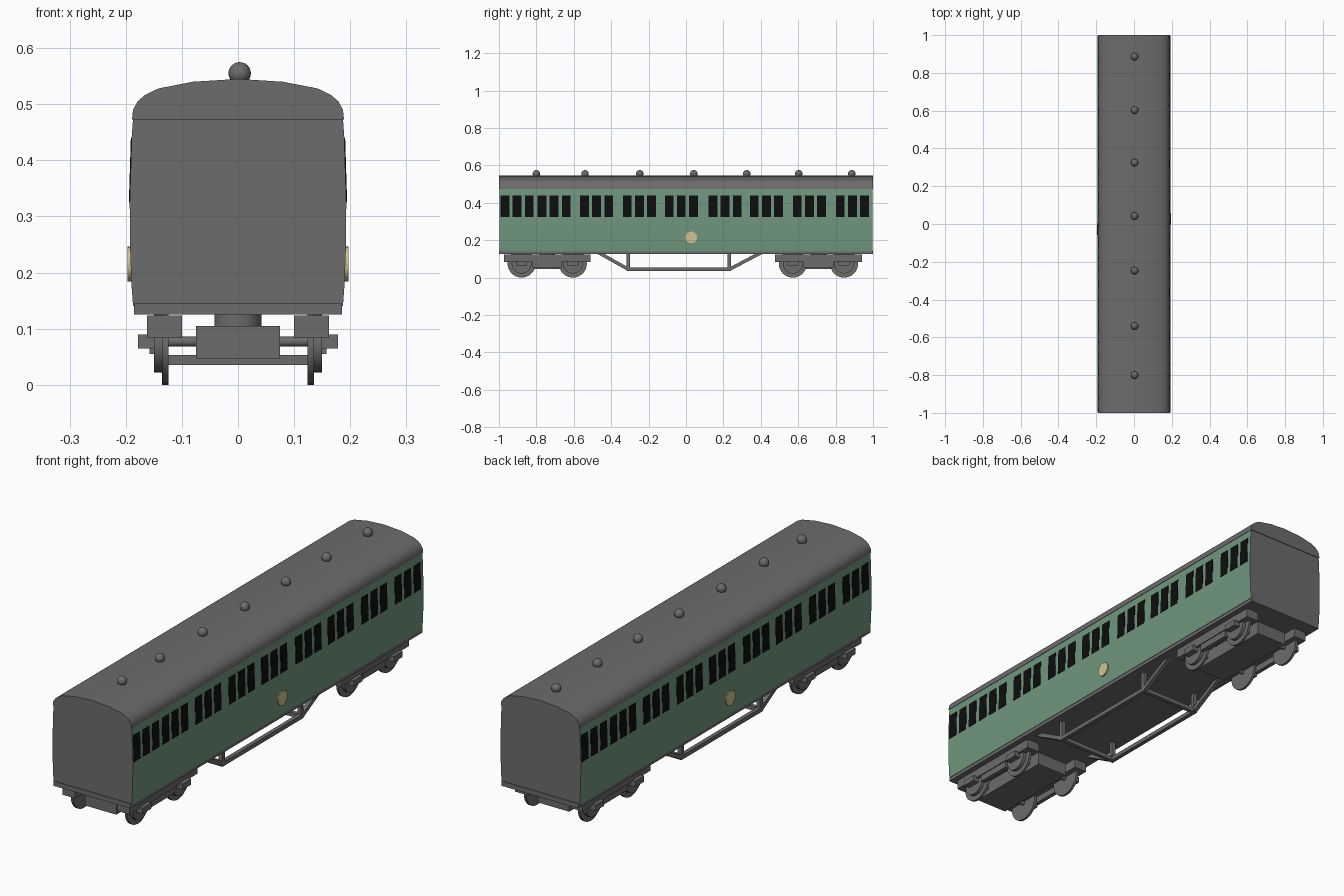
import bpy, bmesh, math
from mathutils import Vector

if "Cube" in bpy.data.objects:
    bpy.data.objects.remove(bpy.data.objects["Cube"])


def material(name, rgb):
    m = bpy.data.materials.new(name)
    m.diffuse_color = (*rgb, 1)
    m.use_nodes = True
    m.node_tree.nodes["Principled BSDF"].inputs["Base Color"].default_value = m.diffuse_color
    return m


GREY = material("dark grey", (0.15, 0.15, 0.15))
GREEN = material("coach green", (0.16, 0.31, 0.205))
BLACK = material("window black", (0.004, 0.004, 0.004))
CREAM = material("cream", (0.62, 0.55, 0.28))


def finish(bm, name, mat, smooth=False):
    bmesh.ops.recalc_face_normals(bm, faces=bm.faces)
    me = bpy.data.meshes.new(name)
    bm.to_mesh(me)
    bm.free()
    me.materials.append(mat)
    ob = bpy.data.objects.new(name, me)
    bpy.context.collection.objects.link(ob)
    if smooth:
        bpy.ops.object.select_all(action='DESELECT')
        ob.select_set(True)
        bpy.context.view_layer.objects.active = ob
        bpy.ops.object.shade_smooth_by_angle(angle=math.radians(35))
    return ob


def add_prism(bm, profile, y0, y1, turn=1):
    """Extrude an x-z outline along y; turn=-1 rotates it half a turn about z."""
    face = bm.faces.new([bm.verts.new((x * turn, y0 * turn, z)) for x, z in profile])
    ext = bmesh.ops.extrude_face_region(bm, geom=[face])
    vs = [v for v in ext["geom"] if isinstance(v, bmesh.types.BMVert)]
    bmesh.ops.translate(bm, verts=vs, vec=(0, (y1 - y0) * turn, 0))


def box(name, lo, hi):
    bm = bmesh.new()
    add_prism(bm, [(lo[0], lo[2]), (hi[0], lo[2]), (hi[0], hi[2]), (lo[0], hi[2])], lo[1], hi[1])
    return finish(bm, name, GREY)


def cylinder(name, a, b, r, mat=GREY, sides=32):
    a, b = Vector(a), Vector(b)
    bm = bmesh.new()
    bmesh.ops.create_cone(bm, cap_ends=True, segments=sides, radius1=r, radius2=r, depth=(b - a).length)
    rot = (b - a).to_track_quat('Z', 'Y').to_matrix().to_4x4()
    rot.translation = (a + b) / 2
    bm.transform(rot)
    return finish(bm, name, mat, True)


# Coach body: bulging sides, green faces outside and grey ends
half = [(0.187, 0.14), (0.190, 0.18), (0.1925, 0.25), (0.193, 0.325), (0.1895, 0.44), (0.187, 0.475)]
bm = bmesh.new()
add_prism(bm, half + [(-x, z) for x, z in reversed(half)], -0.997, 0.997)
body = finish(bm, "body", GREY, True)
body.data.materials.append(GREEN)
for f in body.data.polygons:
    if abs(f.normal.x) > 0.7:
        f.material_index = 1

# Curved roof and floor frame
arc = [(0.189, 0.473), (0.187, 0.49), (0.179, 0.505), (0.165, 0.517), (0.142, 0.528), (0.08, 0.54)]
bm = bmesh.new()
add_prism(bm, arc + [(0, 0.545)] + [(-x, z) for x, z in reversed(arc)], -1, 1)
finish(bm, "roof", GREY, True)
box("floor_frame", (-0.185, -1, 0.125), (0.185, 1, 0.145))

# Roof ventilators
for y in (-0.80, -0.54, -0.247, 0.042, 0.325, 0.603, 0.886):
    bm = bmesh.new()
    bmesh.ops.create_uvsphere(bm, u_segments=20, v_segments=12, radius=0.02)
    bmesh.ops.translate(bm, verts=bm.verts, vec=(0.003, y, 0.555))
    finish(bm, "roof_vent", GREY, True)

# Window plates: nine groups of three per side, the left side turned half round
bm = bmesh.new()
pane = [(0.190, 0.325), (0.1945, 0.325), (0.191, 0.44), (0.186, 0.44)]
for turn in (1, -1):
    for start in (-0.968, -0.77, -0.543, -0.314, -0.09, 0.144, 0.365, 0.595, 0.825):
        for i in range(3):
            y = start + i * 0.065
            add_prism(bm, pane, y - 0.0235, y + 0.0235, turn)
finish(bm, "windows", BLACK)

# Round side badges
for s in (1, -1):
    cylinder("side_disc", (s * 0.188, s * 0.028, 0.215), (s * 0.1965, s * 0.028, 0.215), 0.031, CREAM)

# Bogies
for cy in (-0.742, 0.708):
    box("bogie_bolster", (-0.075, cy - 0.2, 0.047), (0.075, cy + 0.2, 0.105))
    cylinder("bogie_pivot", (0, cy, 0.10), (0, cy, 0.13), 0.042)
    for s in (1, -1):
        x0, x1 = sorted((s * 0.10, s * 0.162))
        box("bogie_side_frame", (x0, cy - 0.232, 0.083), (x1, cy + 0.232, 0.123))
        x0, x1 = sorted((s * 0.14, s * 0.158))
        box("bogie_lower_bar", (x0, cy - 0.08, 0.055), (x1, cy + 0.08, 0.085))
    for wy in (cy - 0.137, cy + 0.137):
        cylinder("axle", (-0.13, wy, 0.077), (0.13, wy, 0.077), 0.009, sides=16)
        for s in (1, -1):
            cylinder("wheel_flange", (s * 0.124, wy, 0.075), (s * 0.135, wy, 0.075), 0.075)
            cylinder("wheel_tread", (s * 0.134, wy, 0.075), (s * 0.15, wy, 0.075), 0.053)
            x0, x1 = sorted((s * 0.14, s * 0.178))
            box("axle_box", (x0, wy - 0.03, 0.065), (x1, wy + 0.03, 0.09))


# Underframe trusses: sloped ends, lower rail, posts and cross bars
def strut(name, a, b, w=0.018):
    a, b = Vector(a), Vector(b)
    bm = bmesh.new()
    bmesh.ops.create_cube(bm, size=1)
    bmesh.ops.scale(bm, verts=bm.verts, vec=(w, w, (b - a).length))
    rot = (b - a).to_track_quat('Z', 'X').to_matrix().to_4x4()
    rot.translation = (a + b) / 2
    bm.transform(rot)
    finish(bm, name, GREY)


F, B = -0.308, 0.232
for x in (-0.138, 0.138):
    strut("truss_slope", (x, -0.47, 0.135), (x, F, 0.044))
    strut("truss_rail", (x, F - 0.009, 0.044), (x, B + 0.009, 0.044))
    strut("truss_slope", (x, B, 0.044), (x, 0.405, 0.135))
    for y in (F, B):
        strut("truss_post", (x, y, 0.044), (x, y, 0.13))
for y in (F, B):
    strut("truss_cross_bar", (-0.138, y, 0.044), (0.138, y, 0.044))
